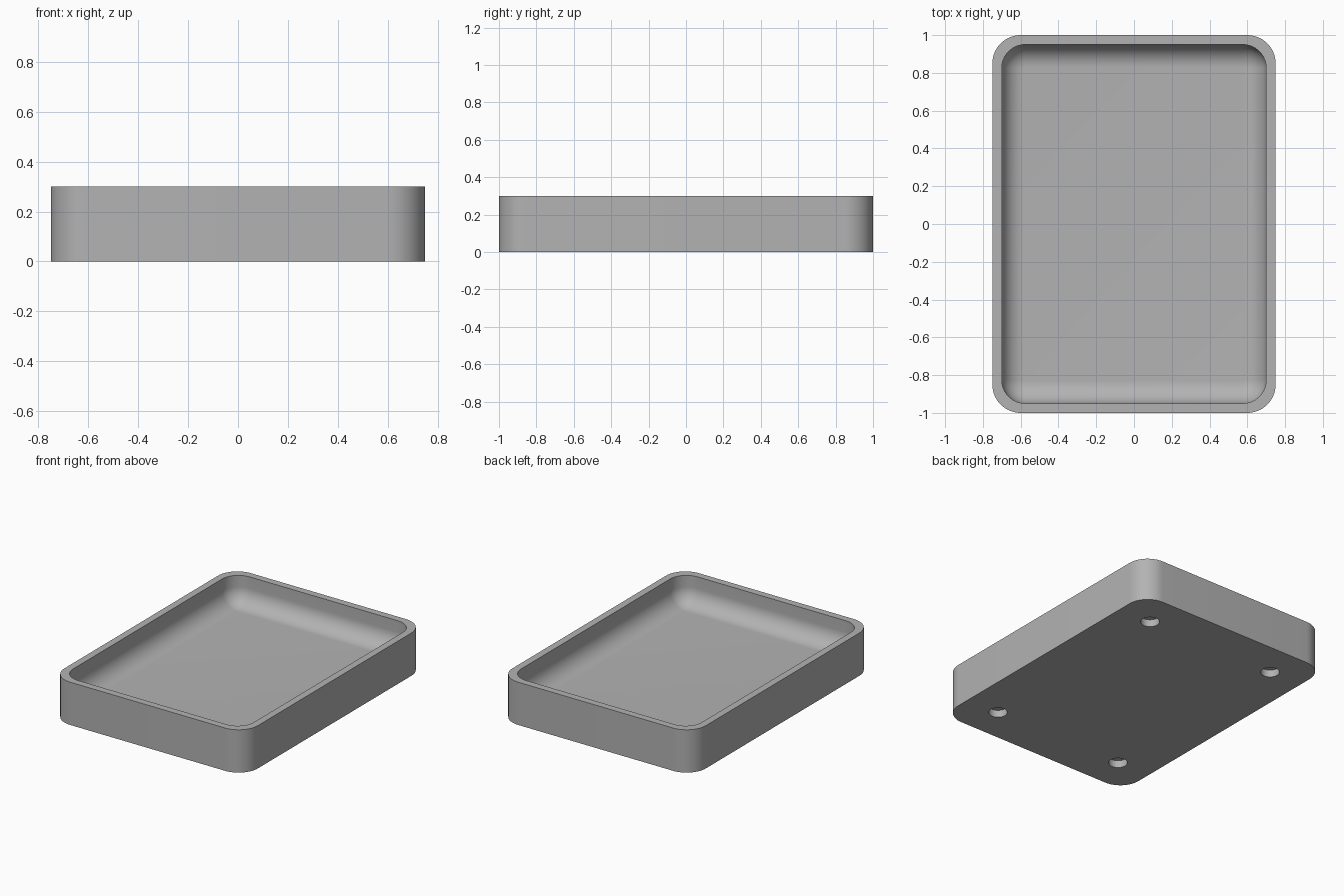
import bpy, bmesh
from math import sin, cos, pi

if "Cube" in bpy.data.objects:
    bpy.data.objects.remove(bpy.data.objects["Cube"])

WIDTH, LENGTH, HEIGHT = 1.5, 2.0, 0.3
WALL, FLOOR, CORNER = 0.05, 0.1, 0.15
INNER_CORNER, FILLET = 0.125, 0.12
STEPS = 16

grey = bpy.data.materials.new("plain grey")
grey.use_nodes = True
colour = (0.45, 0.45, 0.45, 1)
grey.diffuse_color = colour
grey.node_tree.nodes["Principled BSDF"].inputs["Base Color"].default_value = colour


def ring(bm, inset, radius, z):
    """Rounded rectangle of vertices, inset from the outer size."""
    verts = []
    for q, (sx, sy) in enumerate([(1, 1), (-1, 1), (-1, -1), (1, -1)]):
        cx = sx * (WIDTH / 2 - inset - radius)
        cy = sy * (LENGTH / 2 - inset - radius)
        for i in range(STEPS + 1):
            a = (q + i / STEPS) * pi / 2
            verts.append(bm.verts.new((cx + radius * cos(a), cy + radius * sin(a), z)))
    return verts


def finish(name, bm):
    bmesh.ops.recalc_face_normals(bm, faces=bm.faces)
    mesh = bpy.data.meshes.new(name)
    bm.to_mesh(mesh)
    bm.free()
    obj = bpy.data.objects.new(name, mesh)
    bpy.context.collection.objects.link(obj)
    mesh.materials.append(grey)
    return obj


# Tray: rings from the underside, over the rim and down the filleted basin
bm = bmesh.new()
rings = [ring(bm, 0, CORNER, 0), ring(bm, 0, CORNER, HEIGHT),
         ring(bm, WALL, INNER_CORNER, HEIGHT)]
for i in range(STEPS + 1):
    a = i / STEPS * pi / 2
    step = FILLET * (1 - cos(a))
    rings.append(ring(bm, WALL + step, INNER_CORNER - step,
                      FLOOR + FILLET * (1 - sin(a))))
for low, high in zip(rings, rings[1:]):
    for i in range(len(low)):
        j = (i + 1) % len(low)
        bm.faces.new((low[i], low[j], high[j], high[i]))
bm.faces.new(rings[0])
bm.faces.new(rings[-1])
tray = finish("tray", bm)

# Four round sockets cut in the underside
bm = bmesh.new()
for x in (-0.5, 0.5):
    for y in (-0.755, 0.755):
        made = bmesh.ops.create_cone(bm, cap_ends=True, segments=48,
                                     radius1=0.06, radius2=0.06, depth=0.1)
        bmesh.ops.translate(bm, verts=made["verts"], vec=(x, y, 0))
cutter = finish("socket_cutter", bm)
cutter.hide_render = True
cutter.hide_set(True)

cut = tray.modifiers.new("sockets", 'BOOLEAN')
cut.operation = 'DIFFERENCE'
cut.solver = 'EXACT'
cut.object = cutter
bpy.ops.object.select_all(action='DESELECT')
tray.select_set(True)
bpy.context.view_layer.objects.active = tray
bpy.ops.object.modifier_apply(modifier=cut.name)
bpy.data.objects.remove(cutter)

# Smooth curves with crisp rims
bpy.ops.object.shade_smooth_by_angle(angle=pi / 6)
